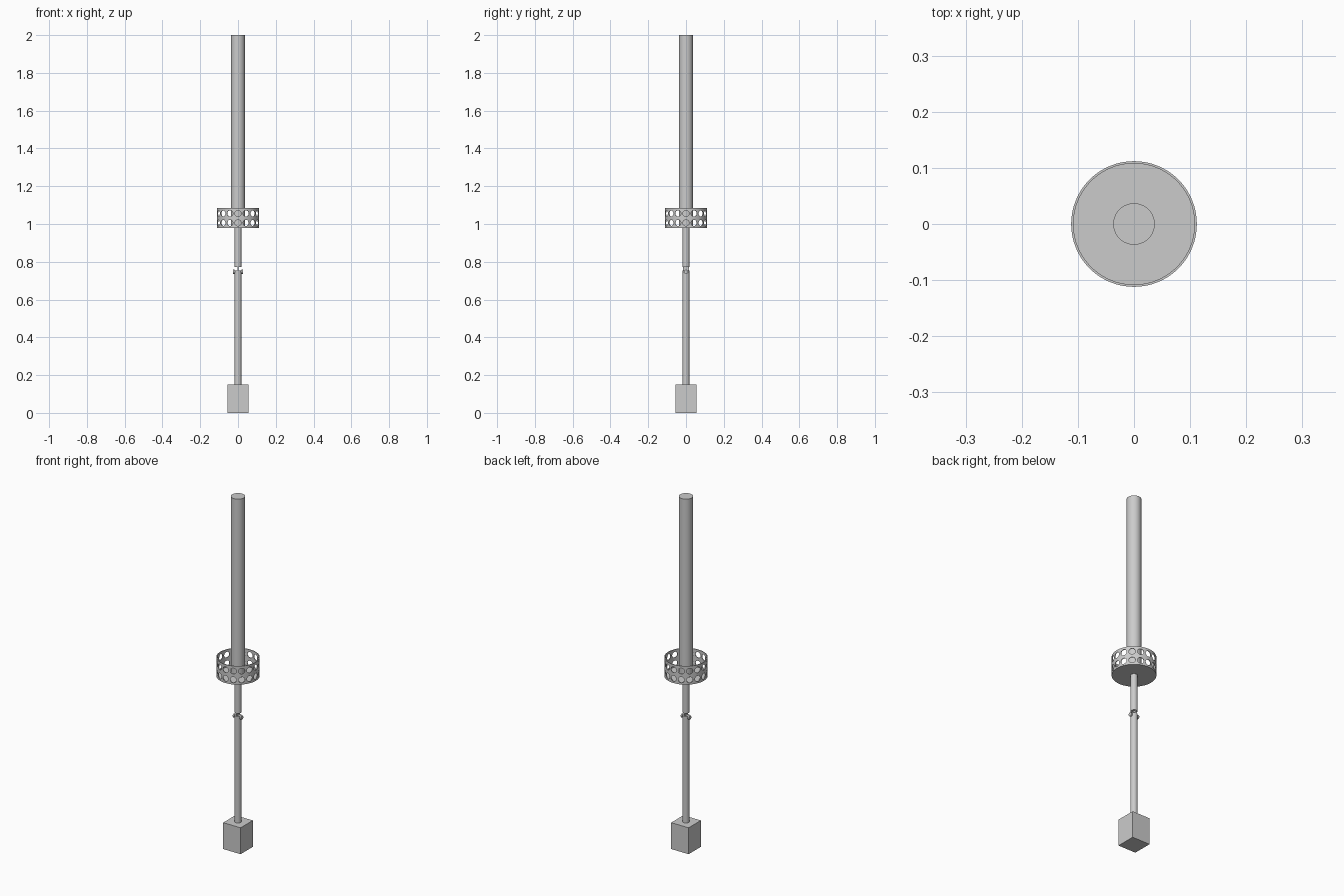
import bpy, bmesh, math
from mathutils import Matrix, Vector

if "Cube" in bpy.data.objects:
    bpy.data.objects.remove(bpy.data.objects["Cube"])


def finish(name, bm, smooth=True):
    bmesh.ops.recalc_face_normals(bm, faces=bm.faces)
    me = bpy.data.meshes.new(name)
    bm.to_mesh(me)
    bm.free()
    ob = bpy.data.objects.new(name, me)
    bpy.context.collection.objects.link(ob)
    if smooth:
        shade(ob)
    return ob


def shade(ob):
    bpy.ops.object.select_all(action='DESELECT')
    ob.select_set(True)
    bpy.context.view_layer.objects.active = ob
    bpy.ops.object.shade_smooth_by_angle(angle=math.radians(35))


def lathe(name, profile, steps=64):
    bm = bmesh.new()
    vs = [bm.verts.new((r, 0, z)) for r, z in profile]
    es = [bm.edges.new(p) for p in zip(vs, vs[1:])]
    bmesh.ops.spin(bm, geom=vs + es, axis=(0, 0, 1), cent=(0, 0, 0),
                   angle=math.tau, steps=steps)
    bmesh.ops.remove_doubles(bm, verts=bm.verts, dist=1e-5)
    return finish(name, bm)


def rod(name, r, z0, z1, steps=32):
    return lathe(name, [(0, z0), (r, z0), (r, z1), (0, z1)], steps)


def box(name, size, centre):
    bm = bmesh.new()
    bmesh.ops.create_cube(bm, size=1, matrix=Matrix.Translation(centre) @
                          Matrix.Diagonal((*size, 1)))
    return finish(name, bm, False)


def x_pin(name, r, x0, x1, z):
    bm = bmesh.new()
    bmesh.ops.create_cone(bm, cap_ends=True, segments=24, radius1=r, radius2=r,
                          depth=x1 - x0,
                          matrix=Matrix.Translation(((x0 + x1) / 2, 0, z)) @
                          Matrix.Rotation(math.pi / 2, 4, 'Y'))
    return finish(name, bm)


# Base block and shafts
box("base_block", (0.11, 0.11, 0.15), (0, 0, 0.075))
rod("lower_shaft", 0.018, 0.15, 0.755)
rod("middle_shaft", 0.018, 0.772, 0.985)
rod("upper_tube", 0.037, 0.983, 2.0, 48)

# Small coupling between the shafts
box("coupling_tongue", (0.006, 0.03, 0.03), (0, 0, 0.764))
x_pin("coupling_pin", 0.006, -0.022, 0.022, 0.747)
for side, name in ((-1, "left"), (1, "right")):
    x_pin("coupling_head_" + name, 0.011,
          side * 0.022 - 0.004, side * 0.022 + 0.004, 0.747)

# Perforated cup
cup = lathe("perforated_cup", [(0, 0.98), (0.112, 0.98), (0.112, 1.085),
                               (0.108, 1.085), (0.108, 0.985), (0, 0.985)])

# Hole cutters: two rows of sixteen
bm = bmesh.new()
for z in (1.006, 1.056):
    for i in range(16):
        m = (Matrix.Rotation(i * math.tau / 16, 4, 'Z') @
             Matrix.Translation((0.115, 0, z)) @
             Matrix.Rotation(math.pi / 2, 4, 'Y'))
        bmesh.ops.create_cone(bm, cap_ends=True, segments=24, radius1=0.0165,
                              radius2=0.0165, depth=0.03, matrix=m)
cutter = finish("hole_cutter", bm, False)
cutter.hide_render = True
mod = cup.modifiers.new("holes", 'BOOLEAN')
mod.operation = 'DIFFERENCE'
mod.solver = 'EXACT'
mod.object = cutter
bpy.ops.object.select_all(action='DESELECT')
cup.select_set(True)
bpy.context.view_layer.objects.active = cup
bpy.ops.object.modifier_apply(modifier="holes")
bpy.data.objects.remove(cutter)
shade(cup)
